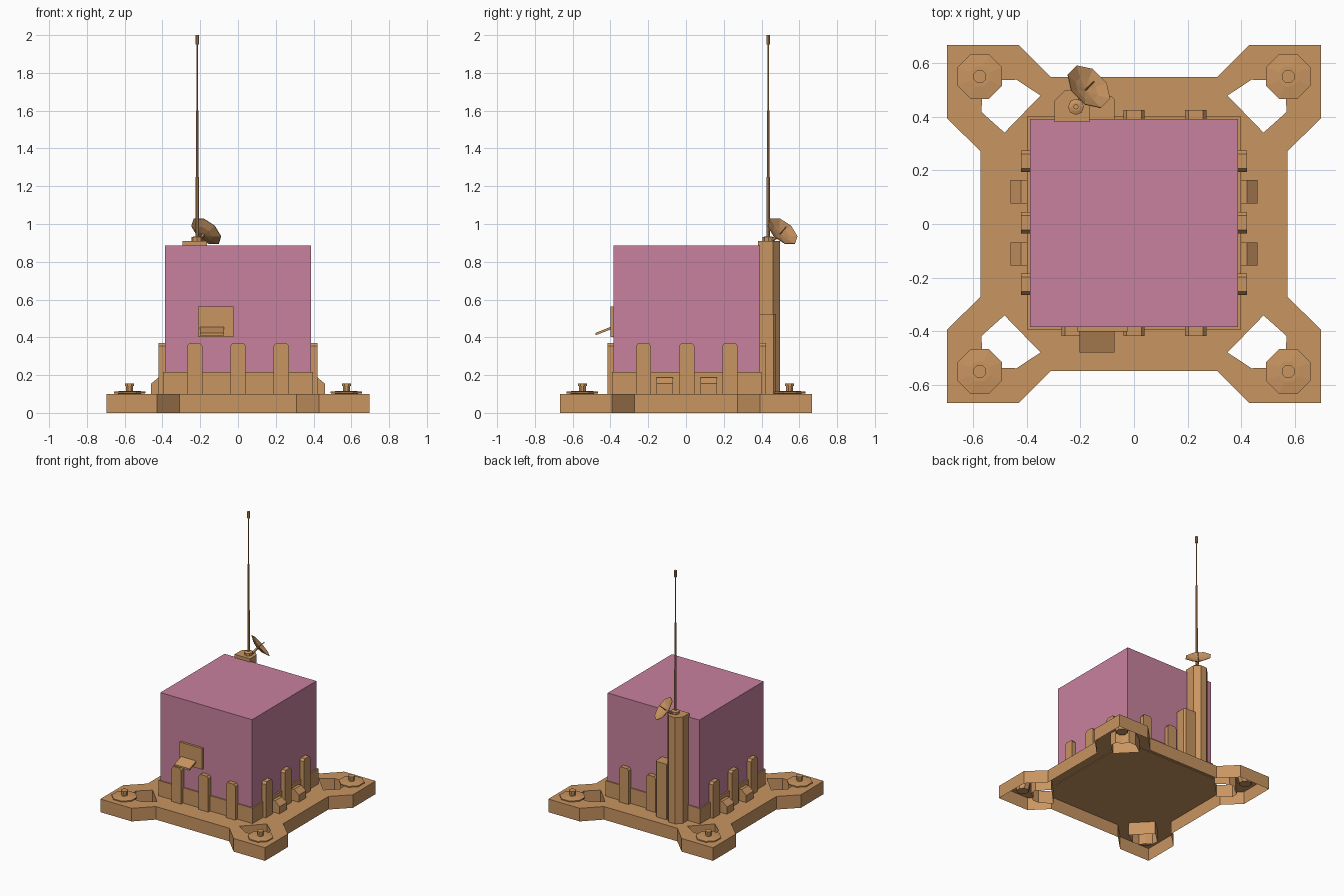
import bpy, bmesh, math
from mathutils import Vector, Matrix

if "Cube" in bpy.data.objects:
    bpy.data.objects.remove(bpy.data.objects["Cube"])

CY = 0.004  # centre of the body along y


def material(name, rgb):
    m = bpy.data.materials.new(name)
    m.diffuse_color = (*rgb, 1)
    m.use_nodes = True
    m.node_tree.nodes["Principled BSDF"].inputs["Base Color"].default_value = m.diffuse_color
    return m


TAN = material("tan", (0.58, 0.30, 0.12))
PINK = material("pink", (0.58, 0.22, 0.34))


def finish(name, bm, mat=TAN, recalc=True):
    if recalc:
        bmesh.ops.recalc_face_normals(bm, faces=bm.faces)
    me = bpy.data.meshes.new(name)
    bm.to_mesh(me)
    bm.free()
    ob = bpy.data.objects.new(name, me)
    me.materials.append(mat)
    bpy.context.collection.objects.link(ob)
    return ob


def prism(name, outline, depth, place, mat=TAN):
    """Extrude a 2D outline by depth; place maps (u, v, w) to a point."""
    bm = bmesh.new()
    ends = [[bm.verts.new(place(u, v, w)) for u, v in outline] for w in depth]
    n = len(outline)
    for ring in ends:
        bm.faces.new(ring)
    for i in range(n):
        j = (i + 1) % n
        bm.faces.new((ends[0][i], ends[0][j], ends[1][j], ends[1][i]))
    return finish(name, bm, mat)


def upright(u, v, w):
    return (u, v, w)


def box(name, x, y, z, mat=TAN):
    return prism(name, [(x[0], y[0]), (x[1], y[0]), (x[1], y[1]), (x[0], y[1])], z, upright, mat)


def lathe(name, profile, sides, loc, axis=(0, 0, 1), turn=0.0):
    """Revolve (radius, height) points around an axis."""
    bm = bmesh.new()
    rot = Vector((0, 0, 1)).rotation_difference(Vector(axis).normalized()).to_matrix()
    rings = []
    for r, h in profile:
        k = sides if r > 0 else 1
        ring = []
        for i in range(k):
            a = turn + math.tau * i / sides
            ring.append(bm.verts.new(Vector(loc) + rot @ Vector((r * math.cos(a), r * math.sin(a), h))))
        rings.append(ring)
    for a, b in zip(rings, rings[1:]):
        for i in range(sides):
            j = (i + 1) % sides
            vs = [a[i % len(a)], a[j % len(a)], b[j % len(b)], b[i % len(b)]]
            bm.faces.new(list(dict.fromkeys(vs)))
    return finish(name, bm)


# Base: top sheet with four openings and a skirt, open underneath
quarter = [(.31, .547), (.43, .667), (.695, .667), (.695, .392), (.572, .272)]
hole = [(.348, .478), (.437, .537), (.495, .535), (.52, .495), (.565, .468), (.568, .417), (.482, .34)]
corners = [(1, 1), (1, -1), (-1, -1), (-1, 1)]
bm = bmesh.new()
outer = []
for sx, sy in corners:
    pts = quarter if sx * sy > 0 else quarter[::-1]
    outer += [(sx * x, sy * y) for x, y in pts]
for loop in [outer] + [[(sx * x, sy * y) for x, y in hole] for sx, sy in corners]:
    vs = [bm.verts.new((x, y, .1)) for x, y in loop]
    for i in range(len(vs)):
        bm.edges.new((vs[i], vs[(i + 1) % len(vs)]))
bmesh.ops.triangle_fill(bm, edges=bm.edges[:], use_beauty=True, normal=(0, 0, 1))
bmesh.ops.dissolve_limit(bm, angle_limit=.01, verts=bm.verts[:], edges=bm.edges[:])
for f in bm.faces:
    f.normal_update()
    if f.normal.z < 0:
        f.normal_flip()
rim = [e for e in bm.edges if e.is_boundary]
new = bmesh.ops.extrude_edge_only(bm, edges=rim)["geom"]
bmesh.ops.translate(bm, vec=(0, 0, -.1), verts=[g for g in new if isinstance(g, bmesh.types.BMVert)])
finish("base_plate", bm, recalc=False)

# Octagonal corner pads with capped studs
for i, (sx, sy) in enumerate(corners):
    lathe(f"corner_pad_{i}", [(0, .05), (.045, .05), (.055, .1), (.09, .104), (.09, .112), (.04, .117),
                              (.02, .117), (.02, .142), (.026, .142), (.026, .155), (0, .155)],
          8, (sx * .574, sy * .549, 0), turn=math.pi / 8)

# Body
box("lower_tub", (-.398, .398), (CY - .396, CY + .396), (.095, .217))
box("main_cube", (-.387, .387), (CY - .387, CY + .387), (.15, .886), PINK)

# Clamp ribs around the four sides, and sloped latches on left and right
rib = [(-.04, .1), (.04, .1), (.04, .355), (.027, .371), (-.027, .371), (-.04, .355)]
for side in range(4):
    turn = Matrix.Rotation(side * math.pi / 2, 3, 'Z')
    for k in (-1, 0, 1):
        if side == 2 and k == 1:
            continue  # the mast tower stands here
        prism(f"rib_{side}_{k + 1}", rib, (-.42, -.38),
              lambda u, v, w: turn @ Vector((u + k * .229, w, v)) + Vector((0, CY, 0)))
latch = [(.395, .1), (.395, .188), (.42, .188), (.46, .155), (.46, .1)]
for sx in (-1, 1):
    for k in (-1, 1):
        prism(f"latch_{sx}_{k}", latch, (-.043, .043),
              lambda u, v, w: (sx * u, w + CY + k * .116, v))

# Front panel with a tilted flap
box("front_panel", (-.212, -.024), (-.4, -.38), (.402, .562))
flap = [(-.395, .443), (-.395, .457), (-.478, .424), (-.478, .411)]
prism("front_flap", flap, (-.202, -.073), lambda u, v, w: (w, u, v))

# Rear tower and the lower box beside it
tower = [(-.295, .38), (-.295, .46), (-.257, .498), (-.203, .498), (-.165, .46), (-.165, .38)]
prism("mast_tower", tower, (.1, .911), upright)
side_box = [(-.17, .38), (-.17, .477), (-.085, .477), (-.072, .464), (-.072, .38)]
prism("tower_side_box", side_box, (.1, .523), upright)

# Stepped whip antenna
lathe("antenna", [(0, .905), (.03, .905), (.03, .93), (.016, .935), (.009, .935), (.009, 1.247), (.006, 1.25),
                  (.006, 1.6), (.004, 1.6), (.004, 1.95), (.01, 1.95), (.01, 2), (0, 2)],
      8, (-.216, .436, 0))

# Tilted dish with feed rod and support arm
axis = Vector((.54, .54, .645)).normalized()
rim_centre = Vector((-.168, .511, .962))
lathe("dish", [(0, -.03), (.05, -.021), (.095, -.002), (.095, .001), (.05, -.015), (0, -.024)], 8,
      rim_centre, axis, turn=math.pi / 8)
lathe("dish_feed", [(0, -.026), (.003, -.026), (.003, .035), (0, .035)], 6, rim_centre, axis)
arm_start = Vector((-.205, .45, .908))
arm = rim_centre - axis * .027 - arm_start
lathe("dish_arm", [(0, 0), (.009, 0), (.009, arm.length), (0, arm.length)], 6, arm_start, arm)
